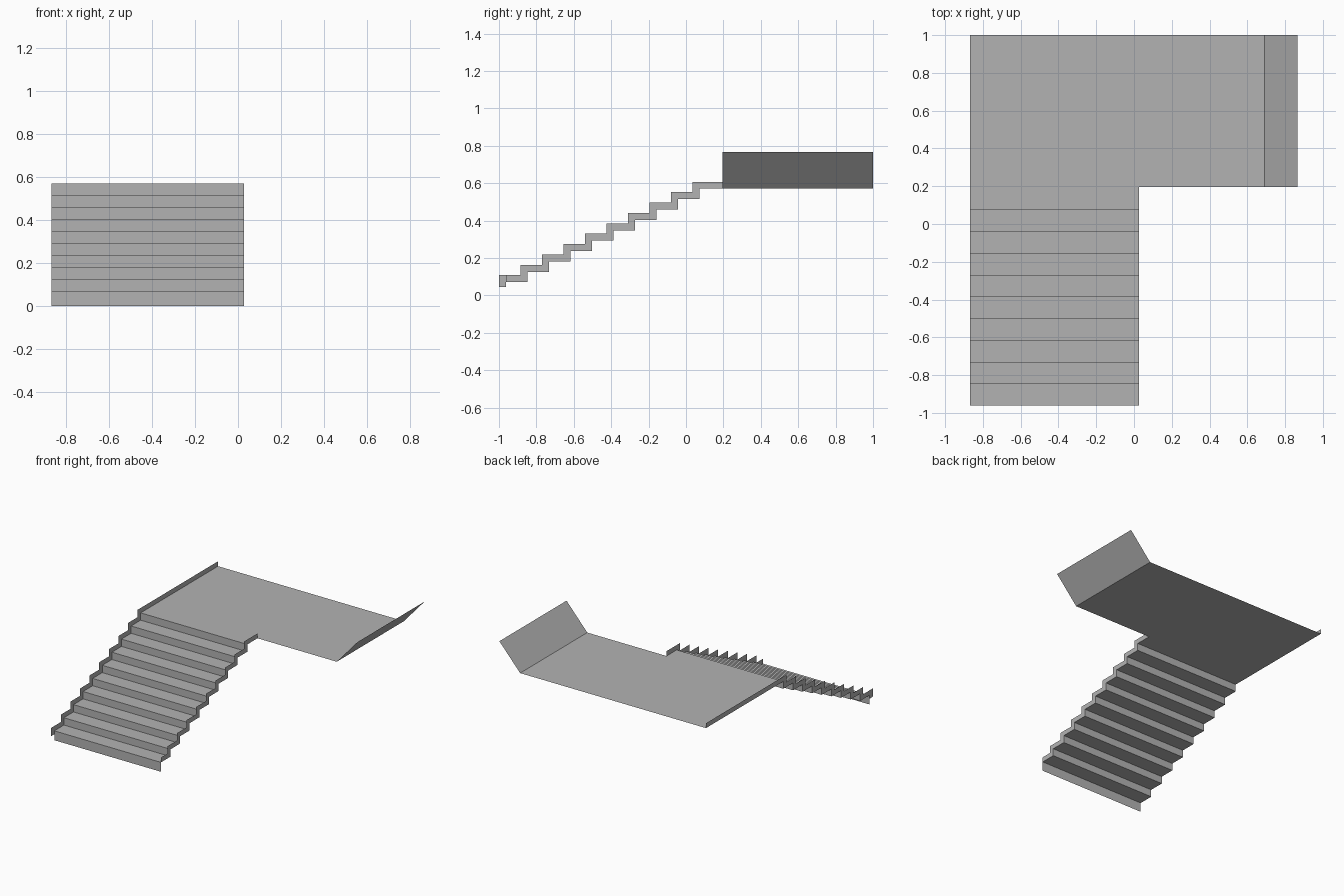
import bpy

cube = bpy.data.objects.get("Cube")
if cube:
    bpy.data.objects.remove(cube, do_unlink=True)

# Main dimensions
STEPS = 10
X_LEFT, X_RIGHT, X_LAND, X_RAMP = -0.868, 0.027, 0.692, 0.866
Y_FRONT, RUN = -0.962, 0.115
Z_FIRST, RISE = 0.071, 0.0555
Y_INNER, Y_BACK = 0.195, 1.0
Z_LAND, Z_RAMP = Z_FIRST + 9 * RISE, 0.766
LIP, SKIRT = 0.008, 0.037

grey = bpy.data.materials.new("plain grey")
grey.use_nodes = True
GREY = (0.45, 0.45, 0.45, 1)
grey.diffuse_color = GREY
grey.node_tree.nodes["Principled BSDF"].inputs["Base Color"].default_value = GREY


def sheet(name, verts, faces):
    """Flat-shaded open surface."""
    mesh = bpy.data.meshes.new(name)
    mesh.from_pydata(verts, [], faces)
    mesh.materials.append(grey)
    obj = bpy.data.objects.new(name, mesh)
    bpy.context.collection.objects.link(obj)
    return obj


def extrude_x(name, profile):
    """Sweep a (y, z) profile across the width of the flight."""
    verts = [(x, y, z) for y, z in profile for x in (X_LEFT, X_RIGHT)]
    faces = [(2 * i, 2 * i + 1, 2 * i + 3, 2 * i + 2) for i in range(len(profile) - 1)]
    return sheet(name, verts, faces)


def step(i):
    return Y_FRONT + i * RUN, Z_FIRST + i * RISE


# Flight: riser, narrow nosing band and tread for each step
profile = [(Y_FRONT, 0)]
for i in range(STEPS):
    y, z = step(i)
    profile += [(y, z - LIP), (y, z)]
    if i < STEPS - 1:
        profile.append((y + RUN, z))
extrude_x("stair_flight", profile)

# L-shaped landing
y_top = step(STEPS - 1)[0]
sheet("landing", [(x, y, Z_LAND) for x, y in (
    (X_LEFT, y_top), (X_RIGHT, y_top), (X_RIGHT, Y_INNER),
    (X_LAND, Y_INNER), (X_LAND, Y_BACK), (X_LEFT, Y_BACK))], [range(6)])

# Sloping panel at the far end of the landing
sheet("sloped_panel", [(X_LAND, Y_INNER, Z_LAND), (X_RAMP, Y_INNER, Z_RAMP),
                       (X_RAMP, Y_BACK, Z_RAMP), (X_LAND, Y_BACK, Z_LAND)], [range(4)])


def skirting(name, x, y_end, lead):
    """Zigzag strip that follows the steps and the edge of the landing."""
    faces, verts = [], []

    def quad(y0, y1, z0, z1):
        n = len(verts)
        verts.extend([(x, y0, z0), (x, y1, z0), (x, y1, z1), (x, y0, z1)])
        faces.append((n, n + 1, n + 2, n + 3))

    for i in range(STEPS):
        y, z = step(i)
        last = i == STEPS - 1
        quad(y, y_end if last else y + RUN - SKIRT, z, z + SKIRT)
        if not last:
            quad(y + RUN - SKIRT, y + RUN, z, z + RISE + SKIRT)
    if lead:
        quad(-1.0, Y_FRONT, 0.045, Z_FIRST + SKIRT)
    return sheet(name, verts, faces)


skirting("right_skirting", X_LEFT, Y_BACK, True)
skirting("left_skirting", X_RIGHT, Y_INNER, False)
